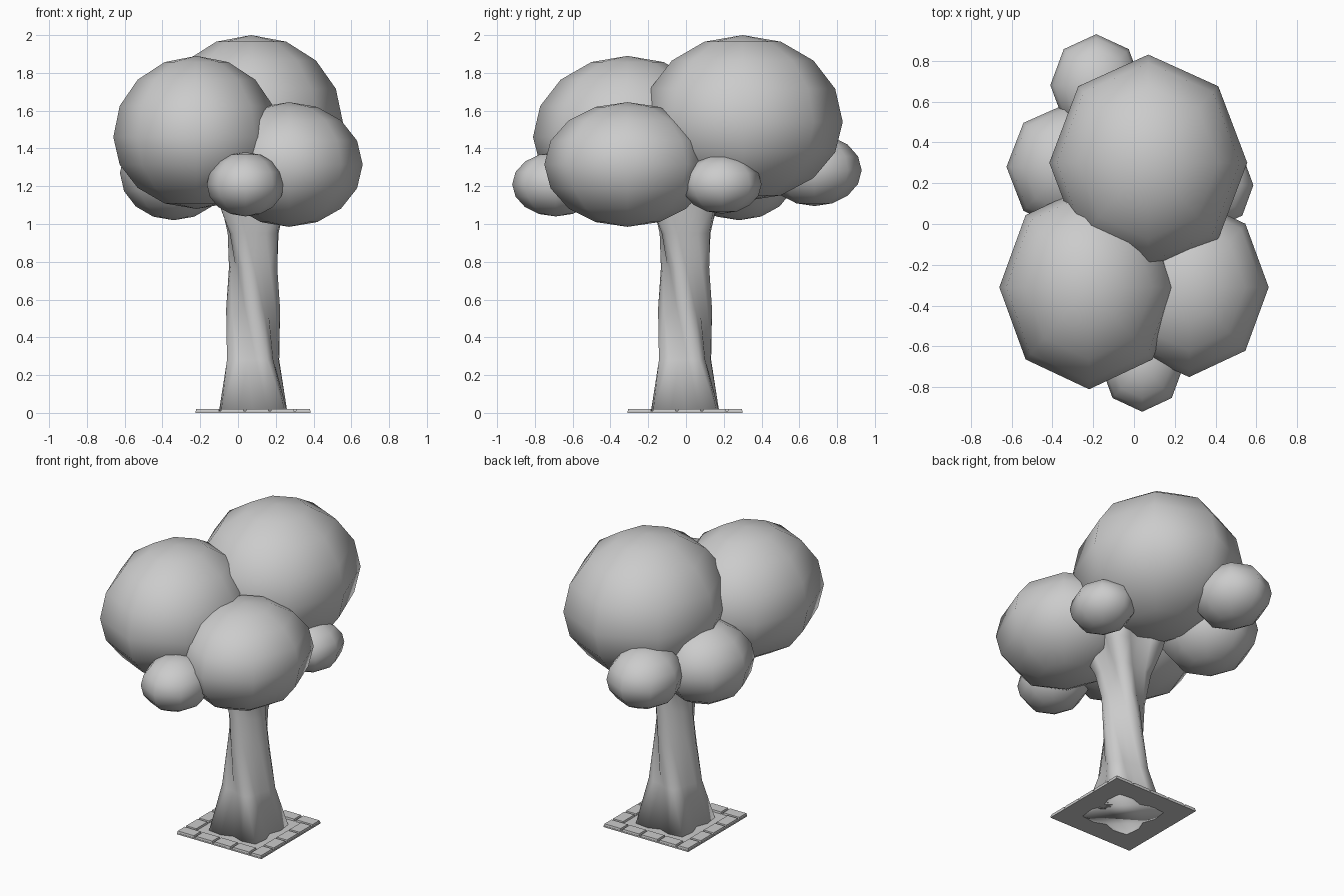
import bpy, bmesh
from math import sin, cos, pi, radians

if "Cube" in bpy.data.objects:
    bpy.data.objects.remove(bpy.data.objects["Cube"])

CX, CY = 0.08, -0.005   # trunk and planter axis


def make_object(name, bm, smooth=False):
    bmesh.ops.recalc_face_normals(bm, faces=bm.faces[:])
    for f in bm.faces:
        f.smooth = smooth
    me = bpy.data.meshes.new(name)
    bm.to_mesh(me)
    bm.free()
    ob = bpy.data.objects.new(name, me)
    bpy.context.collection.objects.link(ob)
    return ob


def foliage(name, centre, rx, ry, up, down):
    """Eight-sided smooth ball, optionally flatter underneath."""
    bm = bmesh.new()
    bmesh.ops.create_uvsphere(bm, u_segments=8, v_segments=8, radius=1)
    for v in bm.verts:
        v.co.x *= rx
        v.co.y *= ry
        v.co.z *= up if v.co.z > 0 else down
    make_object(name, bm, True).location = centre


def add_box(bm, x0, x1, y0, y1, z0, z1, chamfer=0.0):
    lo = [bm.verts.new((x, y, z0)) for x, y in ((x0, y0), (x1, y0), (x1, y1), (x0, y1))]
    c = chamfer
    hi = [bm.verts.new((x, y, z1)) for x, y in
          ((x0 + c, y0 + c), (x1 - c, y0 + c), (x1 - c, y1 - c), (x0 + c, y1 - c))]
    bm.faces.new(lo[::-1])
    bm.faces.new(hi)
    for i in range(4):
        j = (i + 1) % 4
        bm.faces.new((lo[i], lo[j], hi[j], hi[i]))


# Foliage balls
foliage("foliage_top", (0.07, 0.30, 1.54), 0.485, 0.53, 0.46, 0.42)
foliage("foliage_left", (-0.22, -0.31, 1.46), 0.44, 0.50, 0.43, 0.38)
foliage("foliage_right", (0.27, -0.31, 1.315), 0.39, 0.44, 0.33, 0.33)
foliage("foliage_back_left", (-0.34, 0.28, 1.27), 0.285, 0.305, 0.25, 0.25)
foliage("foliage_back", (-0.185, 0.68, 1.285), 0.225, 0.25, 0.19, 0.19)
foliage("foliage_front", (0.04, -0.69, 1.21), 0.205, 0.23, 0.17, 0.17)
foliage("foliage_side", (0.40, 0.19, 1.21), 0.185, 0.21, 0.155, 0.155)

# Twisted trunk with four lobes: height, lobe radius, valley ratio, twist
levels = [(0.0, 0.24, 0.64, 0), (0.28, 0.158, 0.72, 16), (0.55, 0.143, 0.75, 42),
          (0.77, 0.136, 0.75, 65), (0.95, 0.165, 0.70, 84),
          (1.10, 0.235, 0.60, 94), (1.27, 0.29, 0.55, 98)]
bm = bmesh.new()
rings = []
SIDES = 16
for z, r, valley, twist in levels:
    ring = []
    for i in range(SIDES):
        a = 2 * pi * i / SIDES
        k = (1 + valley) / 2 + (1 - valley) / 2 * cos(4 * a)
        t = a + pi / 4 - radians(twist)
        ring.append(bm.verts.new((CX + r * k * cos(t), CY + r * k * sin(t), z)))
    rings.append(ring)
for a, b in zip(rings, rings[1:]):
    for i in range(SIDES):
        j = (i + 1) % SIDES
        bm.faces.new((a[i], a[j], b[j], b[i]))
bm.faces.new(rings[0][::-1])
bm.faces.new(rings[-1])
make_object("trunk", bm, True)

# Soil slab
H, W = 0.305, 0.08
bm = bmesh.new()
add_box(bm, CX - H, CX + H, CY - H, CY + H, 0, 0.009)
make_object("soil", bm)

# Stone border, four bricks along each side
bm = bmesh.new()
step = (2 * H - W) / 4
for side in range(4):
    start = len(bm.verts)
    for k in range(4):
        x = -H + k * step
        add_box(bm, x, x + step - 0.008, -H, -H + W, 0.001, 0.021, 0.004)
    bm.verts.ensure_lookup_table()
    for v in bm.verts[start:]:
        x, y = v.co.x, v.co.y
        c, s = cos(side * pi / 2), sin(side * pi / 2)
        v.co.x, v.co.y = CX + c * x - s * y, CY + s * x + c * y
make_object("stone_border", bm)
